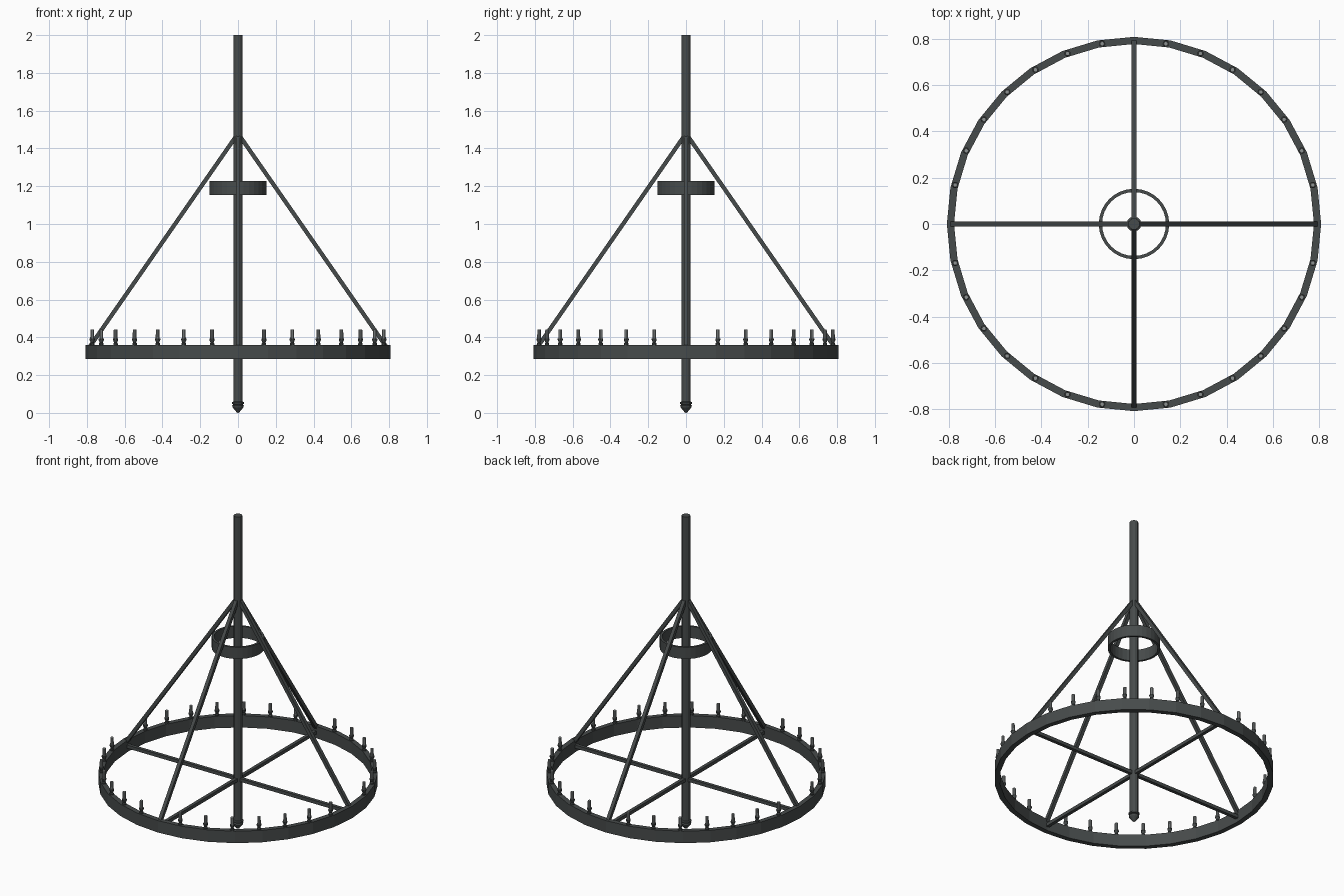
import bpy, bmesh
from math import sin, cos, tau, radians
from mathutils import Vector, Matrix

cube = bpy.data.objects.get("Cube")
if cube:
    bpy.data.objects.remove(cube, do_unlink=True)


def make_material(name, colour):
    mat = bpy.data.materials.new(name)
    mat.use_nodes = True
    mat.diffuse_color = colour
    mat.node_tree.nodes["Principled BSDF"].inputs["Base Color"].default_value = colour
    return mat


iron = make_material("dark iron", (0.062, 0.07, 0.07, 1))
tube = make_material("grey candle tube", (0.27, 0.29, 0.29, 1))


def finish(name, bm, mat):
    bmesh.ops.remove_doubles(bm, verts=bm.verts, dist=1e-5)
    bmesh.ops.recalc_face_normals(bm, faces=bm.faces)
    mesh = bpy.data.meshes.new(name)
    bm.to_mesh(mesh)
    bm.free()
    mesh.materials.append(mat)
    obj = bpy.data.objects.new(name, mesh)
    bpy.context.collection.objects.link(obj)
    return obj


def lathe(name, profile, sides, mat, closed=False, at=(0, 0)):
    """Turn a (radius, height) profile around a vertical axis."""
    bm = bmesh.new()
    rings = []
    for i in range(sides):
        a = tau * i / sides
        rings.append([bm.verts.new((at[0] + r * cos(a), at[1] + r * sin(a), z))
                      for r, z in profile])
    count = len(profile)
    for i in range(sides):
        here, after = rings[i], rings[(i + 1) % sides]
        for j in range(count if closed else count - 1):
            k = (j + 1) % count
            bm.faces.new((here[j], after[j], after[k], here[k]))
    bmesh.ops.dissolve_degenerate(bm, dist=1e-6, edges=bm.edges)
    return finish(name, bm, mat)


def hoop(name, inner, outer, low, high):
    lathe(name, [(outer, low), (outer, high), (inner, high), (inner, low)],
          32, iron, closed=True)


def square_bar(name, start, end, width):
    start, end = Vector(start), Vector(end)
    axis = end - start
    bm = bmesh.new()
    bmesh.ops.create_cube(bm, size=1,
                          matrix=Matrix.Diagonal((width, width, axis.length, 1)))
    obj = finish(name, bm, iron)
    obj.location = (start + end) / 2
    obj.rotation_mode = 'QUATERNION'
    obj.rotation_quaternion = axis.to_track_quat('Z', 'Y')


# Central pole with a collared, pointed finial
lathe("central_pole", [(0, 2), (0.025, 2), (0.025, 0.055)], 12, iron)
lathe("pole_finial", [(0, 0.06), (0.025, 0.06), (0.032, 0.056), (0.032, 0.048),
                      (0.024, 0.045), (0.031, 0.038), (0.028, 0.028),
                      (0.008, 0.004), (0, 0)], 12, iron)

# Large candle hoop and small upper hoop
hoop("candle_hoop", 0.777, 0.808, 0.284, 0.36)
hoop("upper_hoop", 0.138, 0.152, 1.154, 1.228)

# Spokes and sloping stays on the four axes
for side, (dx, dy) in {"left": (1, 0), "back": (0, 1),
                       "right": (-1, 0), "front": (0, -1)}.items():
    square_bar(f"spoke_{side}", (0, 0, 0.32), (0.785 * dx, 0.785 * dy, 0.32), 0.021)
    square_bar(f"stay_{side}", (0.01 * dx, 0.01 * dy, 1.465),
               (0.787 * dx, 0.787 * dy, 0.347), 0.022)

# Seven candles in each quarter, mirrored about both axes
holder = [(0, 0.358), (0.012, 0.358), (0.012, 0.368), (0.008, 0.373),
          (0.014, 0.386), (0.014, 0.394), (0, 0.394)]
candle = [(0, 0.393), (0.0105, 0.393), (0.0095, 0.441), (0, 0.441)]
number = 0
for i in range(7):
    angle = radians(12.3 + 11.28 * i)
    for sx in (1, -1):
        for sy in (1, -1):
            number += 1
            spot = (sx * 0.79 * cos(angle), sy * 0.79 * sin(angle))
            lathe(f"candle_holder_{number}", holder, 10, iron, at=spot)
            lathe(f"candle_{number}", candle, 10, tube, at=spot)
